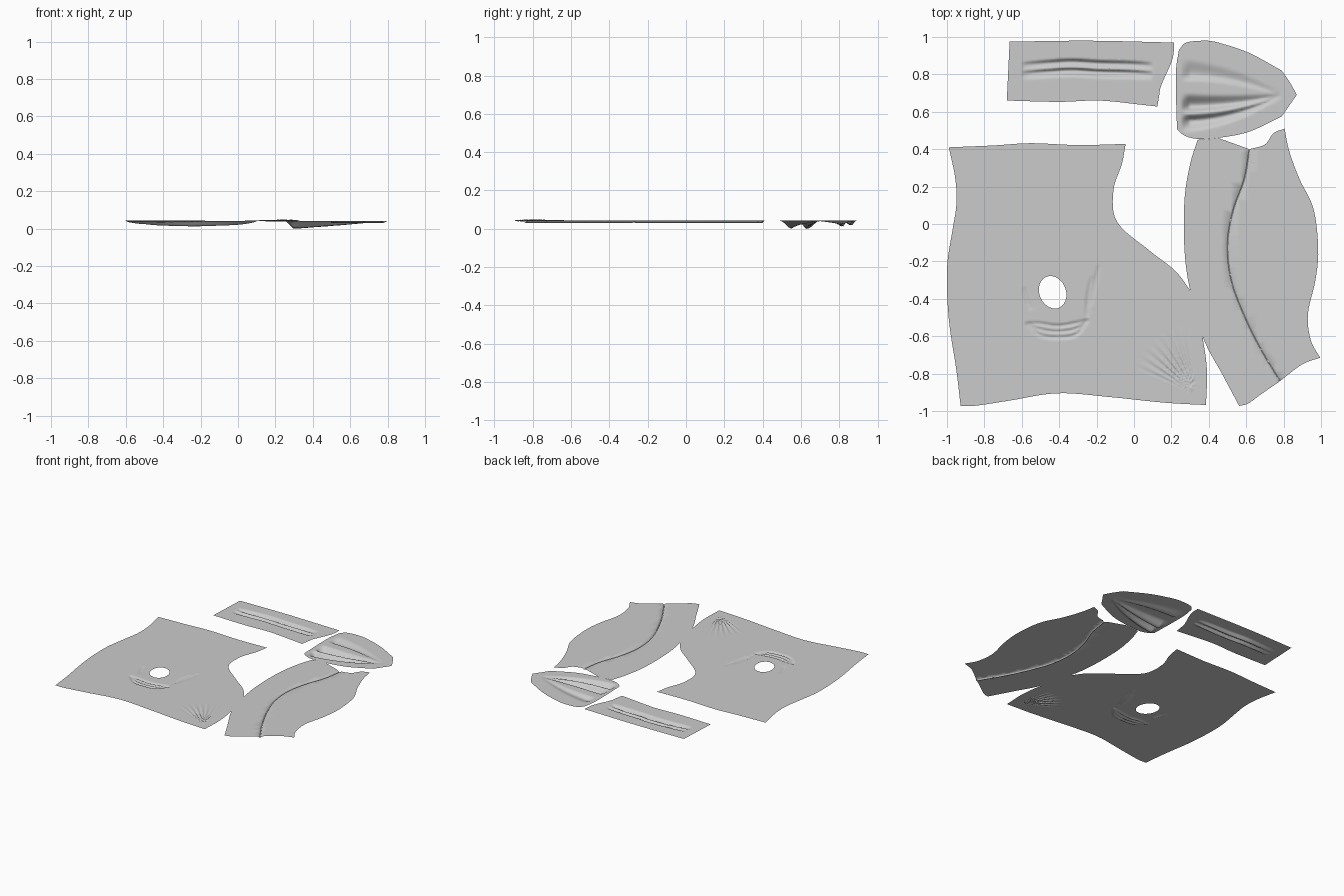
import bpy, math, random
from mathutils import Vector as V
from mathutils.geometry import delaunay_2d_cdt

if "Cube" in bpy.data.objects:
    bpy.data.objects.remove(bpy.data.objects["Cube"])

random.seed(4)
BASE = 0.043
grey = bpy.data.materials.new("plain grey")
grey.diffuse_color = (0.6, 0.6, 0.6, 1)
grey.use_nodes = True
grey.node_tree.nodes["Principled BSDF"].inputs["Base Color"].default_value = grey.diffuse_color


def curve(pts, n=6):
    """Smooth curve through a few points."""
    p = [V(q) for q in pts]
    p = [2 * p[0] - p[1]] + p + [2 * p[-1] - p[-2]]
    out = []
    for i in range(1, len(p) - 2):
        a, b, c, d = p[i - 1:i + 3]
        for k in range(n):
            t = k / n
            out.append(0.5 * (2 * b + (c - a) * t + (2 * a - 5 * b + 4 * c - d) * t * t
                              + (3 * b - a - 3 * c + d) * t ** 3))
    return out + [p[-2].copy()]


def outline(*sides):
    """Closed outline from smooth sides meeting at sharp corners."""
    out = []
    for s in sides:
        out += curve(s)[:-1]
    return out


def inside(p, poly):
    r, j = False, len(poly) - 1
    for i in range(len(poly)):
        a, b = poly[i], poly[j]
        if (a.y > p.y) != (b.y > p.y) and p.x < (b.x - a.x) * (p.y - a.y) / (b.y - a.y) + a.x:
            r = not r
        j = i
    return r


def soft(t):
    return math.sqrt(max(0, math.sin(math.pi * t)))


def groove(line, depth, left, right, taper=soft):
    """Fold along a line; left and right are the widths of its two flanks."""
    w, n = max(left, right), len(line) - 1
    x0, x1 = min(p.x for p in line) - w, max(p.x for p in line) + w
    y0, y1 = min(p.y for p in line) - w, max(p.y for p in line) + w

    def height(p):
        if not (x0 < p.x < x1 and y0 < p.y < y1):
            return 0
        best = (9, 0, 0)
        for i in range(n):
            a, d = line[i], line[i + 1] - line[i]
            t = min(1, max(0, (p - a).dot(d) / d.length_squared))
            dist = (p - a - d * t).length
            if dist < best[0]:
                best = (dist, d.x * (p.y - a.y) - d.y * (p.x - a.x), (i + t) / n)
        s = best[0] / (left if best[1] > 0 else right)
        return 0 if s >= 1 else -depth * taper(best[2]) * (0.5 + 0.5 * math.cos(math.pi * s))
    return height


def panel(name, edge, folds, fine=(), hole=None, extra=(), lift=0):
    """Flat sheet filled with points, dense where it is folded."""
    pts = list(edge)
    n = len(pts)
    edges = [(i, (i + 1) % n) for i in range(n)]
    if hole:
        m = len(hole)
        edges += [(n + i, n + (i + 1) % m) for i in range(m)]
        pts += hole
    xs, ys = [p.x for p in edge], [p.y for p in edge]
    grids = [(min(xs), max(xs), min(ys), max(ys), 0.05)] + list(fine)
    inner = list(extra)
    for x0, x1, y0, y1, st in grids:
        for i in range(int((x1 - x0) / st) + 1):
            for j in range(int((y1 - y0) / st) + 1):
                inner.append(V((x0 + (i + random.uniform(-.1, .1)) * st,
                                y0 + (j + random.uniform(-.1, .1)) * st)))
    pts += [p for p in inner if inside(p, edge) and not (hole and inside(p, hole))]
    res = delaunay_2d_cdt(pts, edges, [], 1, 1e-5, False)
    vs = [V((v[0], v[1])) for v in res[0]]
    faces = []
    for f in res[2]:
        c = sum((vs[i] for i in f), V((0, 0))) / len(f)
        if inside(c, edge) and not (hole and inside(c, hole)):
            faces.append(list(f))
    me = bpy.data.meshes.new(name)
    me.from_pydata([(p.x, p.y, BASE + lift + sum(f(p) for f in folds)) for p in vs], [], faces)
    me.materials.append(grey)
    for f in me.polygons:
        f.use_smooth = True
    ob = bpy.data.objects.new(name, me)
    bpy.context.collection.objects.link(ob)


# Large panel with a hole, crescent folds and a gathered corner
main = outline(
    [(-.99, .41), (-.75, .42), (-.55, .432), (-.3, .422), (-.045, .428)],
    [(-.045, .428), (-.065, .32), (-.11, .18), (-.09, .01), (.08, -.14), (.22, -.25), (.30, -.355)],
    [(.30, -.355), (.34, -.45), (.366, -.60), (.39, -.78), (.385, -.968)],
    [(.385, -.968), (.16, -.955), (-.13, -.925), (-.41, -.905), (-.67, -.945), (-.85, -.972), (-.927, -.972)],
    [(-.927, -.972), (-.95, -.78), (-.99, -.51), (-1, -.24), (-.97, -.03), (-.95, .10), (-.955, .24), (-.99, .41)])
hole = []
for k in range(32):
    a = k * math.pi / 16
    hole.append(V((-.435 + .073 * math.cos(a) - .012 * math.sin(a), -.365 + .087 * math.sin(a))))
APEX = V((.33, -.905))


def gathers(p):
    d = p - APEX
    r, a = d.length, math.degrees(math.atan2(d.y, d.x))
    if r < .005 or r > .36 or not 95 < a < 160:
        return 0
    fade = min(1, r / .06) * min(1, (.36 - r) / .2) * math.sin(math.pi * (a - 95) / 65) ** .5
    return .006 * fade * math.cos(2 * math.pi * (a - 95) / 8.1)


folds = [gathers]
for sag in (-.545, -.575, -.605):
    folds.append(groove(curve([(-.58, -.53), (-.5, sag + .012), (-.41, sag), (-.31, sag + .015), (-.243, -.51)]),
                        .009, .014, .017))
folds.append(groove(curve([(-.25, -.50), (-.245, -.40), (-.225, -.28)]), .007, .02, .015))
folds.append(groove(curve([(-.235, -.44), (-.215, -.34), (-.19, -.22)]), .006, .015, .02))
folds.append(groove(curve([(-.59, -.34), (-.575, -.40), (-.55, -.46)]), .006, .02, .015))
panel("large_panel", main, folds,
      [(-.62, -.2, -.65, -.49, .008), (-.29, -.16, -.5, -.2, .009), (-.62, -.53, -.49, -.32, .009),
       (.02, .35, -.91, -.55, .0075)], hole, lift=.0005)

# Curved side panel with a seam
side = outline(
    [(.34, .45), (.45, .46)],
    [(.45, .46), (.617, .40)],
    [(.617, .40), (.70, .425), (.745, .485), (.805, .51)],
    [(.805, .51), (.83, .39), (.885, .24), (.96, .08), (.985, -.135), (.97, -.30), (.93, -.48), (.945, -.62), (.995, -.715)],
    [(.995, -.715), (.90, -.75), (.78, -.84)],
    [(.78, -.84), (.68, -.91), (.61, -.96), (.562, -.972)],
    [(.562, -.972), (.47, -.80), (.37, -.61), (.30, -.355), (.27, -.14), (.27, .13), (.30, .32), (.34, .45)])
seam = curve([(.617, .40), (.59, .24), (.53, .07), (.50, -.11), (.52, -.30), (.585, -.48), (.67, -.655), (.78, -.84)], 14)
rows = []
for a, b in zip(seam, seam[1:]):
    nrm = V((-(b - a).y, (b - a).x)).normalized()
    rows += [(a + b) / 2 + nrm * o for o in (-.007, -.0035, 0, .0035, .007)]
panel("side_panel", side, [groove(seam, .011, .007, .007, lambda t: 1)], extra=rows)

# Strip with two long folds
strip = outline(
    [(-.665, .975), (-.24, .98), (.215, .97)],
    [(.215, .97), (.205, .88), (.147, .745), (.135, .69), (.125, .628)],
    [(.125, .628), (.045, .637), (-.185, .66), (-.4, .653), (-.68, .66)],
    [(-.68, .66), (-.665, .975)])
folds = [groove(curve([(-.60, y - .01), (-.45, y + .002), (-.33, y + .008), (-.18, y), (-.02, y - .004), (.10, y - .012)]),
                d, .022, .036) for y, d in ((.858, .024), (.812, .03))]
panel("folded_strip", strip, folds, [(-.64, .15, .75, .9, .008)])

# Pointed panel with pleats running to its tip
tip = outline(
    [(.225, .665), (.225, .825), (.24, .93)],
    [(.24, .93), (.28, .97), (.375, .98), (.45, .97), (.615, .915), (.79, .82)],
    [(.79, .82), (.835, .755), (.87, .69)],
    [(.87, .69), (.79, .575)],
    [(.79, .575), (.62, .495), (.47, .463), (.34, .455), (.27, .473), (.23, .505)],
    [(.23, .505), (.225, .665)])


def pleat(y, depth, left, right):
    pts = []
    for k in range(25):
        t = 1 - k / 24
        pts.append(V((.785 - .53 * t, .688 + (y - .688) * (1 - (1 - t) ** 2))))

    def height(p):
        t = min(1, max(.15, (.785 - p.x) / .53))
        return groove(pts, depth, left * t ** .6, right * t ** .6,
                      lambda s: min(1, s / .08) * (1 - s) ** .8)(p)
    return height


panel("pleated_panel", tip, [pleat(.80, .022, .09, .04), pleat(.63, .046, .075, .045), pleat(.55, .044, .042, .065)],
      [(.23, .82, .46, .91, .0095)])

# Rest the lowest fold on the ground
bpy.context.view_layer.update()
low = min(v.co.z for o in bpy.data.objects for v in o.data.vertices)
for o in bpy.data.objects:
    o.location.z = -low
